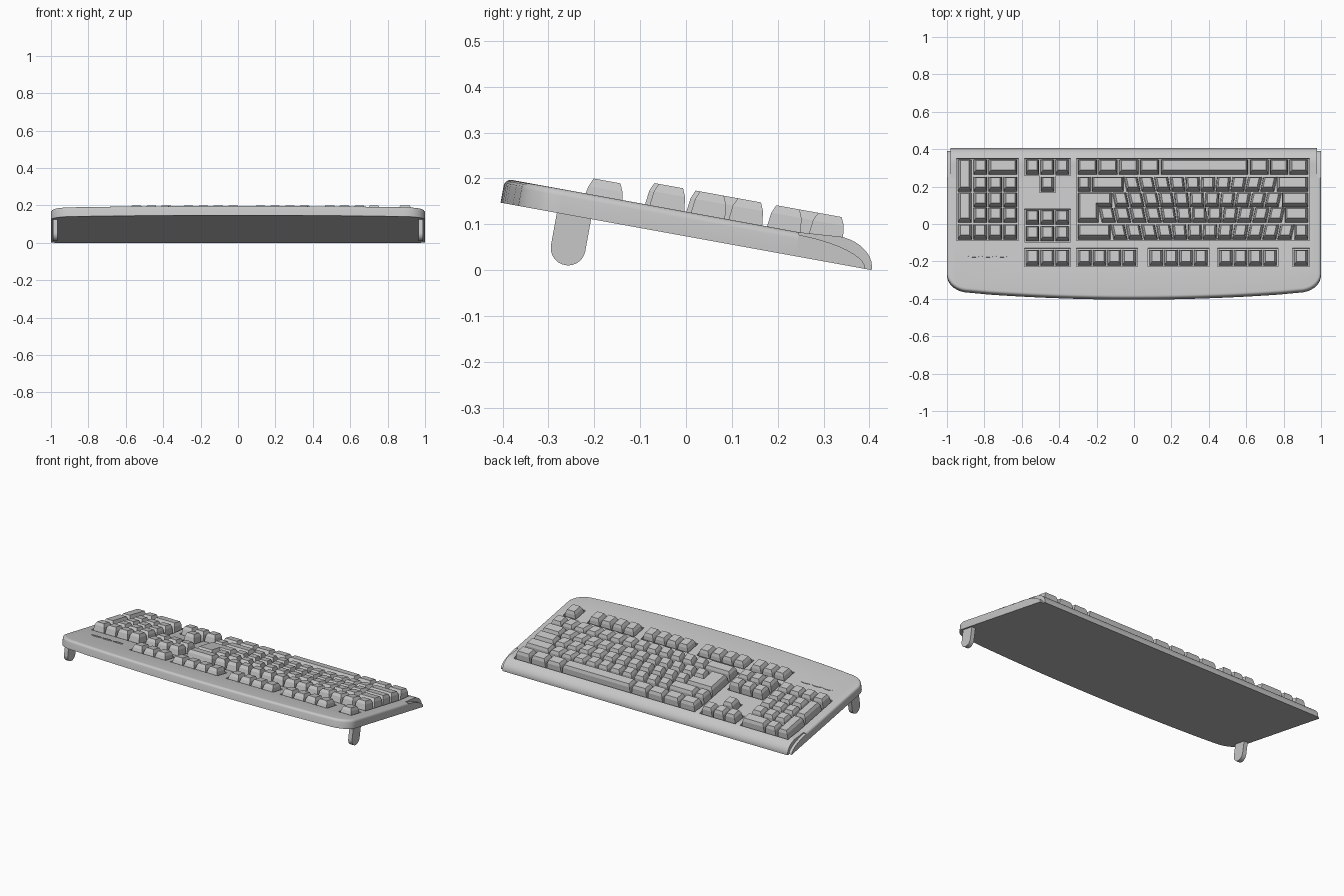
import bpy, bmesh, math
from mathutils import Matrix, Vector

cube = bpy.data.objects.get("Cube")
if cube:
    bpy.data.objects.remove(cube, do_unlink=True)

TILT = math.radians(10.3)
COS = math.cos(TILT)
EDGE = 0.405          # y of the low edge, where the case touches the ground
PLATE = 0.053         # thickness of the case
FLOOR = 0.04          # height of the key wells
PLACE = Matrix.Translation((0, EDGE, 0)) @ Matrix.Rotation(-TILT, 4, 'X')

mat = bpy.data.materials.new("grey_plastic")
mat.use_nodes = True
GREY = (0.57, 0.57, 0.57, 1)
mat.diffuse_color = GREY
mat.node_tree.nodes["Principled BSDF"].inputs["Base Color"].default_value = GREY


def along(y, h=0.05):
    """Distance along the sloping case for a ground position y at height h."""
    return (y - EDGE - h * math.sin(TILT)) / COS


def finish(name, bm, smooth=None):
    bmesh.ops.recalc_face_normals(bm, faces=bm.faces)
    me = bpy.data.meshes.new(name)
    bm.to_mesh(me)
    bm.free()
    me.materials.append(mat)
    ob = bpy.data.objects.new(name, me)
    bpy.context.scene.collection.objects.link(ob)
    ob.matrix_world = PLACE
    if smooth:
        bpy.ops.object.select_all(action='DESELECT')
        ob.select_set(True)
        bpy.context.view_layer.objects.active = ob
        bpy.ops.object.shade_smooth_by_angle(angle=math.radians(smooth))
    return ob


def prism(bm, points, direction):
    """Extrude a closed outline of 3D points and return the moved end face."""
    face = bm.faces.new([bm.verts.new(p) for p in points])
    new = bmesh.ops.extrude_face_region(bm, geom=[face])["geom"]
    verts = [g for g in new if isinstance(g, bmesh.types.BMVert)]
    bmesh.ops.translate(bm, verts=verts, vec=Vector(direction))
    return next(g for g in new if isinstance(g, bmesh.types.BMFace))


def side_prism(bm, x0, x1, profile):
    prism(bm, [(x0, u, h) for u, h in profile], (x1 - x0, 0, 0))


def quarter(u0, u1, top, n=10):
    """Profile that falls in a quarter ellipse from u0 down to u1."""
    return [(u0 + (u1 - u0) * math.sin(a), top * math.cos(a))
            for a in (math.pi / 2 * i / n for i in range(n + 1))]


# Case: bowed rear edge with rounded corners
JOIN = -0.17
half = [(0.11 * i, -0.40 + 0.045 * (0.11 * i) ** 2) for i in range(9)]
half[-1] = (0.88, -0.363)
half += [(0.88 + 0.12 * math.sin(a), -0.27 - 0.093 * math.cos(a))
         for a in (math.pi / 2 * i / 8 for i in range(1, 9))]
half = [(x, along(y, 0.025)) for x, y in half] + [(1, JOIN)]
outline = [(x, u, 0) for x, u in half] + [(-x, u, 0) for x, u in reversed(half[1:])]
bm = bmesh.new()
prism(bm, outline, (0, 0, PLATE))
rim = [e for e in bm.edges if all(v.co.z > 0.01 for v in e.verts)
       and not all(abs(v.co.y - JOIN) < 1e-4 for v in e.verts)]
bmesh.ops.bevel(bm, geom=rim, offset=0.015, segments=4, profile=0.5, affect='EDGES')
case = finish("case", bm)

# Rounded wrist edge
bm = bmesh.new()
side_prism(bm, -0.982, 0.978, [(JOIN, 0), (JOIN, PLATE), (-0.1, 0.058)] + quarter(-0.085, 0, 0.06))
lip = finish("wrist_edge", bm)

# Curved cheeks at both ends of the wrist edge
bm = bmesh.new()
for s in (-1, 1):
    side_prism(bm, s * 0.975, s, [(JOIN, 0)] + quarter(JOIN, -0.015, PLATE - 0.006))
finish("end_cheeks", bm, 30)

# Key rows, as (low y, high y), counted from the wrist edge
A, B, C, D, E, F = ((0.267, 0.342), (0.176, 0.25), (0.092, 0.166),
                    (0.01, 0.085), (-0.08, -0.004), (-0.22, -0.138))


def span(row, x0, x1, n=1, gap=0.008):
    """n equal keys between x0 and x1."""
    step = (x1 - x0 + gap) / n
    return [(x0 + i * step, x0 + (i + 1) * step - gap, row) for i in range(n)]


def add_key(bm, pts, rise):
    """Tapered cap with a sloping shoulder, on any outline."""
    top = prism(bm, [(x, along(y), FLOOR) for x, y in pts], (0, 0, 0.01))
    bm.normal_update()
    for inset, depth in ((0.004, rise - 0.01), (0.008, 0.018)):
        bmesh.ops.inset_region(bm, faces=[top], thickness=inset, depth=depth,
                               use_even_offset=True)
        bm.normal_update()


def keys(name, items, rise=0.044, fan=False, extra=None):
    bm = bmesh.new()
    for x0, x1, (y0, y1) in items:
        lean = 0
        if fan and x1 - x0 < 0.09 and x0 > -0.2 and x1 < 0.9:
            lean = 0.008 * max(-1, min(1, (x0 - 0.33) * 4))
        add_key(bm, [(x0 - lean, y0), (x1 - lean, y0), (x1 + lean, y1), (x0 + lean, y1)], rise)
    if extra:
        add_key(bm, extra, rise)
    return finish(name, bm)


# Main block with an L-shaped return key
main = (span(A, -0.30, 0.134, 4) + span(A, 0.144, 0.61) + span(A, 0.62, 0.93, 3)
        + span(B, -0.30, -0.233) + span(B, -0.225, -0.055) + span(B, -0.047, 0.757, 10)
        + span(B, 0.765, 0.93) + span(C, -0.107, 0.78, 11) + span(C, 0.79, 0.93)
        + span(D, -0.18, 0.797, 12) + span(D, 0.807, 0.93)
        + span(E, -0.30, -0.125) + span(E, -0.117, 0.93, 13))
return_key = [(-0.30, D[0]), (-0.19, D[0]), (-0.19, C[0]), (-0.118, C[0]),
              (-0.118, C[1]), (-0.30, C[1])]
keys("main_keys", main, fan=True, extra=return_key)

# Number pad: two tall keys on the outer column, one wide key
pad = [(-0.94, -0.87, (B[0], A[1])), (-0.94, -0.87, (D[0], C[1]))]
pad += span(A, -0.857, -0.785) + span(A, -0.777, -0.625) + span(E, -0.94, -0.625, 4)
for row in (B, C, D):
    pad += span(row, -0.857, -0.625, 3)
keys("number_pad_keys", pad)

# Arrow and navigation keys
NAV = (-0.578, -0.348)
D2, E2 = (0.0, 0.072), (-0.09, -0.014)
keys("arrow_keys", span(A, *NAV, 3) + span(B, -0.498, -0.428))
keys("navigation_keys", span(D2, *NAV, 3) + span(E2, *NAV, 3))

# Function row
groups = [(*NAV, 3), (-0.30, 0.01, 4), (0.084, 0.392, 4), (0.455, 0.763, 4), (0.856, 0.93, 1)]
keys("function_keys", [k for g in groups for k in span(F, *g)], 0.03)

# Wells sunk into the case around each key group
wells = [(-0.94, -0.625, E[0], A[1]), (-0.30, 0.93, E[0], A[1]), (*NAV, *A),
         (-0.498, -0.428, B[0], A[0]), (*NAV, E2[0], D2[1])]
wells += [(g[0], g[1], *F) for g in groups]
bm = bmesh.new()
M = 0.008
for x0, x1, y0, y1 in wells:
    u0, u1 = along(y0 - M), along(y1 + M)
    prism(bm, [(x0 - M, u0, FLOOR), (x1 + M, u0, FLOOR), (x1 + M, u1, FLOOR), (x0 - M, u1, FLOOR)],
          (0, 0, 0.1))
cutter = finish("well_cutter", bm)
cutter.hide_render = True
for ob in (case, lip):
    mod = ob.modifiers.new("wells", 'BOOLEAN')
    mod.operation = 'DIFFERENCE'
    mod.solver = 'EXACT'
    mod.use_self = True
    mod.object = cutter
    bpy.ops.object.select_all(action='DESELECT')
    ob.select_set(True)
    bpy.context.view_layer.objects.active = ob
    bpy.ops.object.modifier_apply(modifier=mod.name)
    bpy.ops.object.shade_smooth_by_angle(angle=math.radians(30))
bpy.data.objects.remove(cutter, do_unlink=True)

# Indicator lights
bm = bmesh.new()
for x in (-0.855, -0.78, -0.705):
    ring = [(x + 0.034 * math.cos(a), along(-0.17) + 0.009 * math.sin(a), PLATE - 0.001)
            for a in (math.tau * i / 16 for i in range(16))]
    prism(bm, ring, (0, 0, 0.004))
finish("indicator_lights", bm)

# Folding feet with round ends
R, FOOT_U, TIP = 0.038, -0.66, -0.109
foot = [(FOOT_U - R, 0.004)]
foot += [(FOOT_U - R * math.cos(a), TIP + R - R * math.sin(a))
         for a in (math.pi * i / 14 for i in range(15))]
foot += [(FOOT_U + R, 0.004)]
for name, s in (("left_foot", 1), ("right_foot", -1)):
    bm = bmesh.new()
    side_prism(bm, s * 0.964, s * 0.99, foot)
    finish(name, bm, 30)
